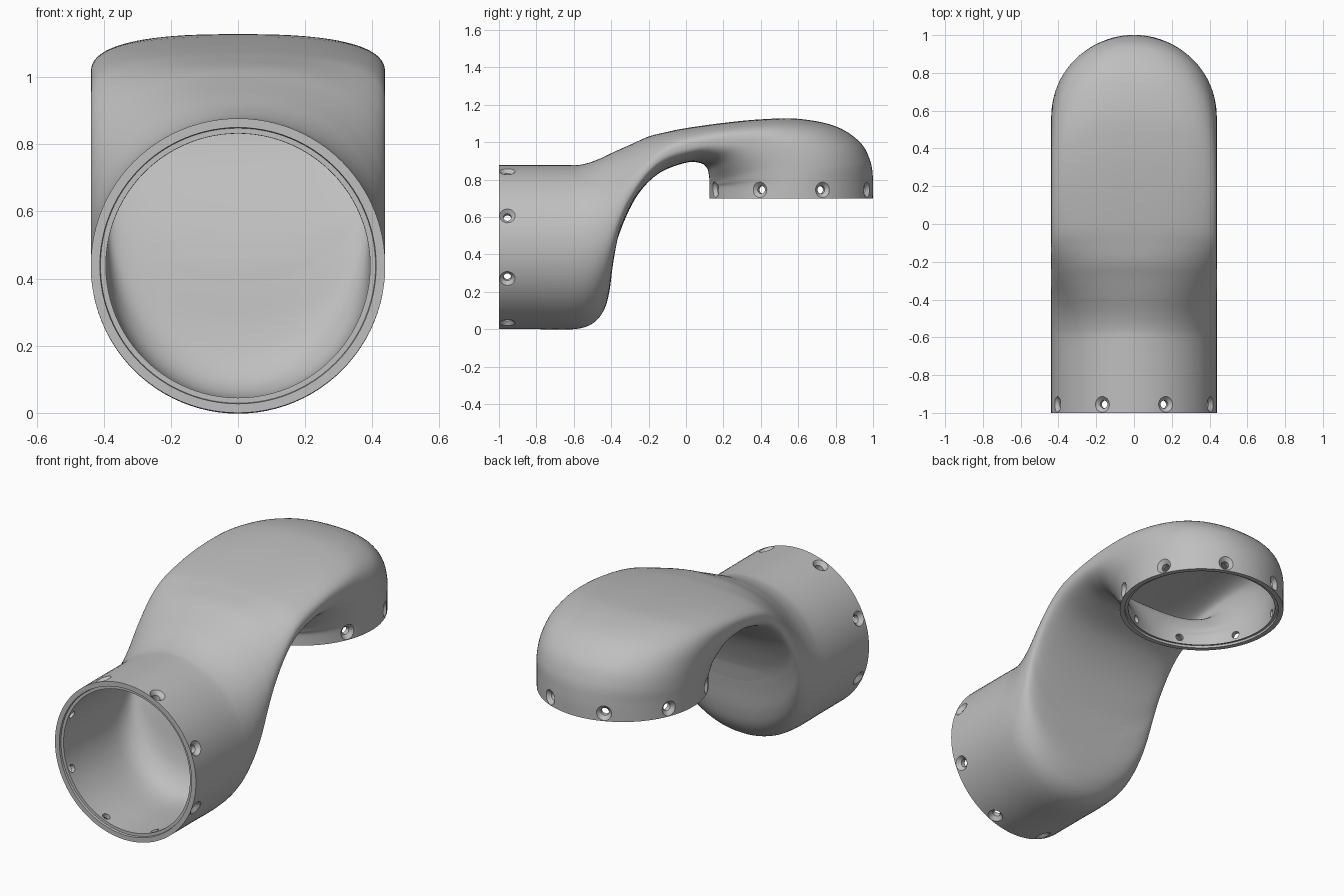
import bpy, bmesh, math
from mathutils import Vector, Matrix

if "Cube" in bpy.data.objects:
    bpy.data.objects.remove(bpy.data.objects["Cube"])

R = 0.4385      # outer pipe radius
WALL = 0.045    # wall thickness
SIDES = 96

# Section keys: top point (y, z), bottom point (y, z), roundness exponent (2 = ellipse)
KEYS = [
    (-1.0, .877, -1.0, 0, 2), (-.8, .877, -.8, 0, 2), (-.62, .877, -.6, 0, 2),
    (-.55, .882, -.5, .03, 2.05), (-.47, .908, -.44, .1, 2.1), (-.38, .95, -.41, .2, 2.2),
    (-.29, .99, -.39, .35, 2.3), (-.2, 1.03, -.36, .5, 2.4), (-.1, 1.055, -.27, .7, 2.6),
    (0, 1.075, -.15, .83, 2.7), (.2, 1.103, 0, .89, 2.8), (.4, 1.122, .08, .887, 2.8),
    (.6, 1.125, .113, .86, 2.6), (.8, 1.085, .123, .82, 2.4), (.93, 1.0, .125, .79, 2.2),
    (.985, .9, .125, .77, 2.1), (1.0, .8, .125, .755, 2), (1.0, .7, .125, .7, 2),
]


def smooth_keys(keys, steps):
    """Catmull-Rom interpolation through the section keys."""
    pts = [Vector(k) for k in keys]
    out = []
    for i in range(len(pts) - 1):
        a, b, c, d = pts[max(i - 1, 0)], pts[i], pts[i + 1], pts[min(i + 2, len(pts) - 1)]
        for s in range(steps):
            t = s / steps
            out.append(b + (c - a) * (t / 2) + (2 * a - 5 * b + 4 * c - d) * (t * t / 2)
                       + (3 * b - a - 3 * c + d) * (t ** 3 / 2))
    return out + [pts[-1]]


def section(key, inset=0.0, shift=(0, 0, 0)):
    """Rounded cross-section spanning the top and bottom points of a key."""
    top, low = Vector((0, key[0], key[1])), Vector((0, key[2], key[3]))
    mid, half = (top + low) / 2, (top - low) / 2
    half = half.normalized() * (half.length - inset)
    e = 2 / key[4]
    ring = []
    for i in range(SIDES):
        a = math.tau * i / SIDES
        c, s = math.cos(a), math.sin(a)
        x = math.copysign(abs(c) ** e, c) * (R - inset)
        ring.append(mid + Vector((x, 0, 0)) + half * math.copysign(abs(s) ** e, s) + Vector(shift))
    return ring


def skin(bm, rings, closed):
    """Bridge rings with quads, either looping round or capping both ends."""
    loops = [[bm.verts.new(p) for p in ring] for ring in rings]
    pairs = list(zip(loops, loops[1:]))
    if closed:
        pairs.append((loops[-1], loops[0]))
    else:
        bm.faces.new(loops[0])
        bm.faces.new(loops[-1])
    for a, b in pairs:
        n = len(a)
        for i in range(n):
            bm.faces.new((a[i], a[(i + 1) % n], b[(i + 1) % n], b[i]))


def make_object(name, bm):
    bmesh.ops.recalc_face_normals(bm, faces=bm.faces)
    mesh = bpy.data.meshes.new(name)
    bm.to_mesh(mesh)
    bm.free()
    obj = bpy.data.objects.new(name, mesh)
    bpy.context.collection.objects.link(obj)
    return obj


# Hollow pipe: outer skin, stepped end rim, inner skin, stepped front rim
path = smooth_keys(KEYS, 6)
first, last = path[0], path[-1]
rings = [section(k) for k in path]
rings += [section(last, .027), section(last, .029, (0, 0, .012)),
          section(last, WALL, (0, 0, .012))]
rings += [section(k, WALL) for k in reversed(path[1:-1])]
rings += [section(first, WALL, (0, .012, 0)), section(first, .029, (0, .012, 0)),
          section(first, .027)]
bm = bmesh.new()
skin(bm, rings, True)
pipe = make_object("elbow_pipe", bm)

# Countersunk screw holes: eight round each open end
PROFILE = [(.36, .021), (.418, .021), (R, .042), (.48, .045)]
bm = bmesh.new()
for centre, tilt in ((Vector((0, -.955, R)), Matrix.Rotation(math.pi / 2, 3, 'X')),
                     (Vector((0, .5625, .745)), Matrix.Identity(3))):
    for k in range(8):
        turn = tilt @ Matrix.Rotation(math.radians(22.5 + 45 * k), 3, 'Z')
        skin(bm, [[centre + turn @ Vector((d, r * math.cos(math.tau * i / 24),
                                           r * math.sin(math.tau * i / 24)))
                   for i in range(24)] for d, r in PROFILE], False)
cutter = make_object("screw_hole_cutter", bm)
cutter.hide_render = True

bpy.context.view_layer.objects.active = pipe
pipe.select_set(True)
mod = pipe.modifiers.new("screw_holes", 'BOOLEAN')
mod.operation = 'DIFFERENCE'
mod.solver = 'EXACT'
mod.object = cutter
bpy.ops.object.modifier_apply(modifier=mod.name)
bpy.data.objects.remove(cutter)

# Plain grey finish
grey = bpy.data.materials.new("plain_grey")
grey.diffuse_color = (.52, .52, .52, 1)
grey.use_nodes = True
grey.node_tree.nodes["Principled BSDF"].inputs["Base Color"].default_value = grey.diffuse_color
pipe.data.materials.clear()
pipe.data.materials.append(grey)
bpy.ops.object.shade_smooth_by_angle(angle=math.radians(30))
